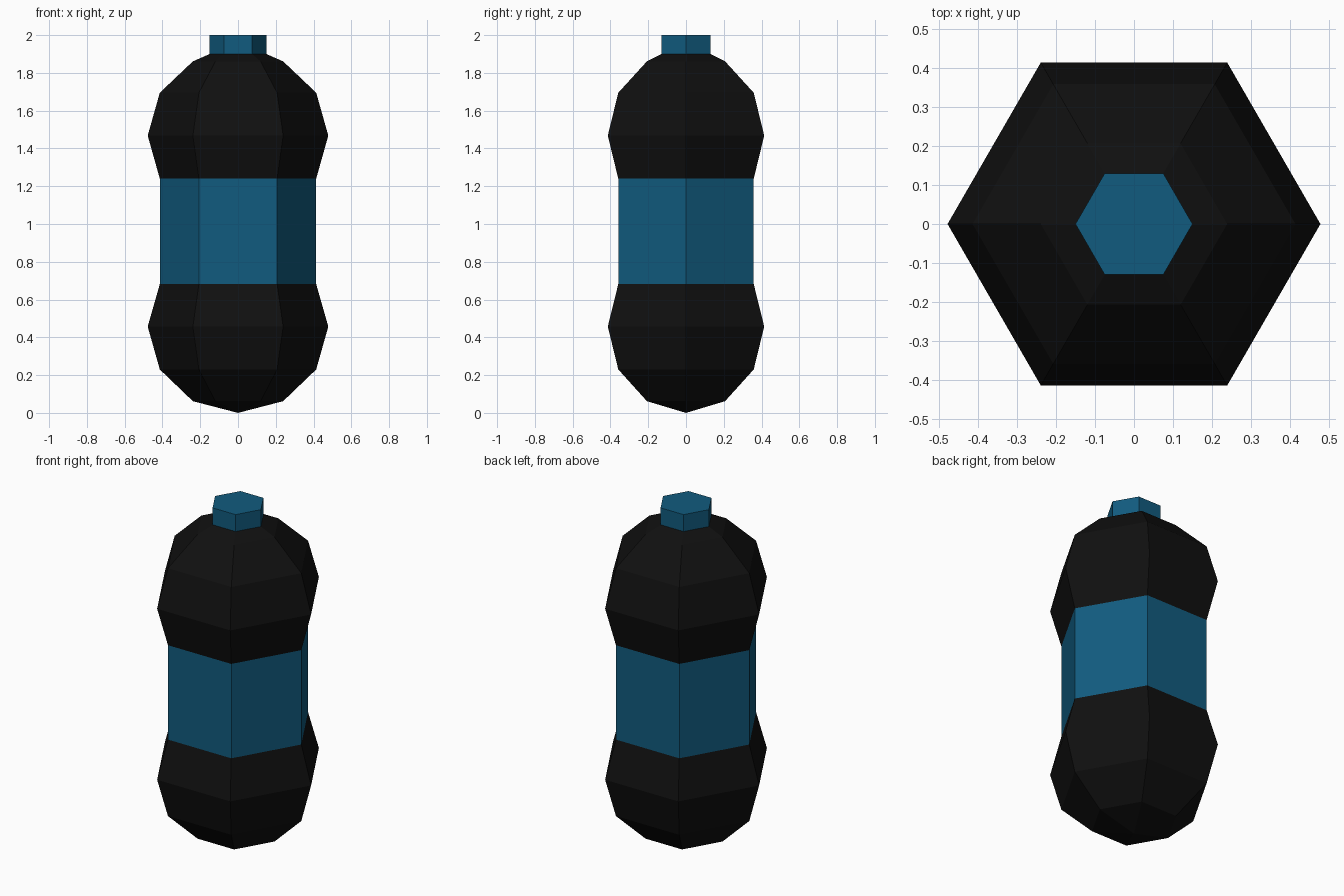
import bpy, bmesh, math

if "Cube" in bpy.data.objects:
    bpy.data.objects.remove(bpy.data.objects["Cube"])

SIDES = 6


def material(name, rgb):
    m = bpy.data.materials.new(name)
    m.diffuse_color = (*rgb, 1.0)
    m.use_nodes = True
    m.node_tree.nodes["Principled BSDF"].inputs["Base Color"].default_value = m.diffuse_color
    return m


def lathe(name, profile, mat):
    """Six-sided turned part; profile is (radius, z) from bottom to top."""
    bm = bmesh.new()
    rings = []
    for r, z in profile:
        if r == 0:
            rings.append([bm.verts.new((0, 0, z))] * SIDES)
        else:
            rings.append([bm.verts.new((r * math.cos(math.tau * i / SIDES),
                                        r * math.sin(math.tau * i / SIDES), z))
                          for i in range(SIDES)])
    for low, high in zip(rings, rings[1:]):
        for i in range(SIDES):
            j = (i + 1) % SIDES
            bm.faces.new(dict.fromkeys((low[i], low[j], high[j], high[i])))
    # close open ends
    for ring, (r, z) in ((rings[0][::-1], profile[0]), (rings[-1], profile[-1])):
        if r > 0:
            bm.faces.new(ring)
    bmesh.ops.recalc_face_normals(bm, faces=bm.faces)
    me = bpy.data.meshes.new(name)
    bm.to_mesh(me)
    bm.free()
    me.materials.append(mat)
    ob = bpy.data.objects.new(name, me)
    bpy.context.collection.objects.link(ob)
    return ob


black = material("black", (0.005, 0.005, 0.005))
blue = material("deep blue", (0.0056, 0.105, 0.21))

# rounded bottom bulb
lathe("lower_bulb", [(0, 0), (0.239, 0.062), (0.414, 0.23),
                     (0.478, 0.457), (0.414, 0.682)], black)
# straight middle band
lathe("middle_band", [(0.414, 0.682), (0.414, 1.24)], blue)
# rounded shoulder bulb, narrowing to the neck
lathe("upper_bulb", [(0.414, 1.24), (0.478, 1.468), (0.414, 1.695),
                     (0.239, 1.861), (0.15, 1.90)], black)
# cap
lathe("cap", [(0.15, 1.90), (0.15, 2.0)], blue)
